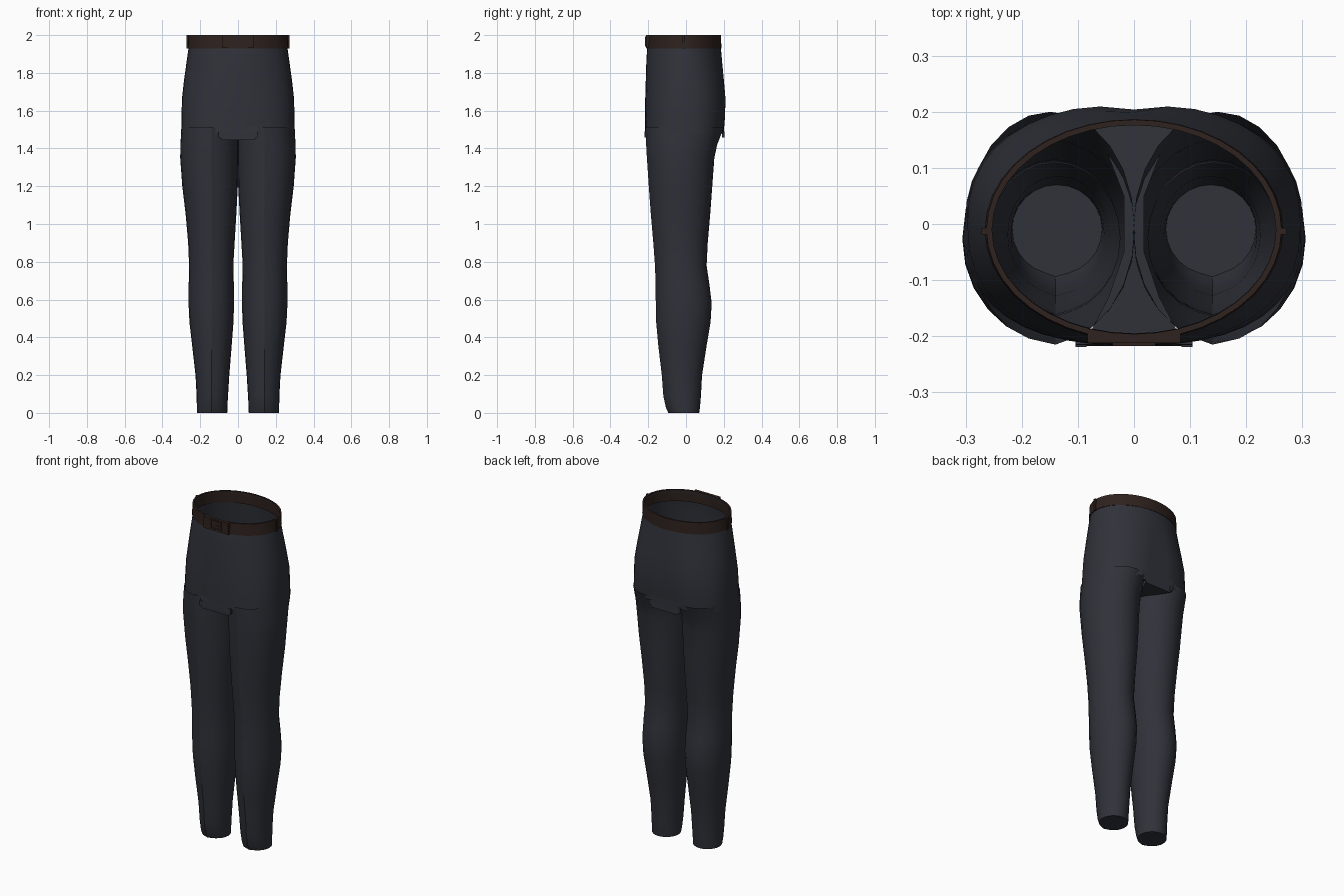
import bpy, bmesh
from math import sin, cos, pi, exp

cube = bpy.data.objects.get("Cube")
if cube:
    bpy.data.objects.remove(cube)


def material(name, colour):
    m = bpy.data.materials.new(name)
    m.use_nodes = True
    m.diffuse_color = (*colour, 1)
    bsdf = m.node_tree.nodes["Principled BSDF"]
    bsdf.inputs["Base Color"].default_value = (*colour, 1)
    bsdf.inputs["Roughness"].default_value = 0.9
    return m


CLOTH = material("charcoal cloth", (0.030, 0.032, 0.042))
LEATHER = material("dark brown leather", (0.028, 0.016, 0.013))


def finish(name, bm, mat, angle=40):
    mesh = bpy.data.meshes.new(name)
    bm.to_mesh(mesh)
    bm.free()
    obj = bpy.data.objects.new(name, mesh)
    bpy.context.collection.objects.link(obj)
    mesh.materials.append(mat)
    bpy.ops.object.select_all(action="DESELECT")
    obj.select_set(True)
    bpy.context.view_layer.objects.active = obj
    bpy.ops.object.shade_smooth_by_angle(angle=angle * pi / 180)
    return obj


def loft(name, rings, mat, cap_bottom=False, wrap=False):
    """Skin a stack of equal closed rings."""
    bm = bmesh.new()
    rows = [[bm.verts.new(p) for p in ring] for ring in rings]
    pairs = list(zip(rows, rows[1:]))
    if wrap:
        pairs.append((rows[-1], rows[0]))
    for low, high in pairs:
        for i in range(len(low)):
            j = (i + 1) % len(low)
            bm.faces.new((low[i], low[j], high[j], high[i]))
    if cap_bottom:
        bm.faces.new(rows[0][::-1])
    return finish(name, bm, mat)


def power(v, p):
    return (1 if v >= 0 else -1) * abs(v) ** p


def hip_ring(z, half, front, back, p=1.0, dip=0.0, n=40):
    """Rounded waist outline, with an optional hollow at the centre back."""
    mid, depth, ring = (front + back) / 2, (back - front) / 2, []
    for i in range(n):
        a = 2 * pi * i / n
        x, y = half * power(cos(a), p), mid + depth * power(sin(a), p)
        if y > mid:
            y -= dip * exp(-(x / 0.05) ** 2)
        ring.append((x, y, z))
    return ring


def box(name, x, y, z, mat):
    bm = bmesh.new()
    bmesh.ops.create_cube(bm, size=1)
    for v in bm.verts:
        v.co = [r[0] if c < 0 else r[1] for c, r in zip(v.co, (x, y, z))]
    return finish(name, bm, mat)


# Hips: height, half width, front, back, squareness, back hollow
loft("hips", [hip_ring(*r) for r in (
    (1.48, 0.301, -0.216, 0.203, 0.80, 0.010),
    (1.56, 0.299, -0.217, 0.210, 0.82, 0.011),
    (1.66, 0.297, -0.216, 0.214, 0.86, 0.010),
    (1.76, 0.286, -0.213, 0.205, 0.92, 0.006),
    (1.86, 0.272, -0.210, 0.193, 0.97, 0.002),
    (1.93, 0.262, -0.206, 0.185, 1.00, 0.0),
    (1.99, 0.253, -0.195, 0.176, 1.00, 0.0))], CLOTH)

# Legs: height, inner x, outer x, front, back
LEG = (
    (0.00, 0.057, 0.217, -0.090, 0.070),
    (0.03, 0.056, 0.218, -0.103, 0.074),
    (0.09, 0.053, 0.219, -0.116, 0.079),
    (0.20, 0.046, 0.225, -0.124, 0.085),
    (0.35, 0.034, 0.242, -0.142, 0.108),
    (0.48, 0.024, 0.257, -0.154, 0.130),
    (0.58, 0.021, 0.262, -0.156, 0.136),
    (0.68, 0.022, 0.261, -0.157, 0.124),
    (0.78, 0.025, 0.259, -0.160, 0.109),
    (0.90, 0.018, 0.264, -0.169, 0.115),
    (1.05, 0.009, 0.277, -0.182, 0.128),
    (1.20, 0.001, 0.295, -0.193, 0.139),
    (1.35, -0.002, 0.306, -0.203, 0.150),
    (1.42, -0.002, 0.305, -0.207, 0.165),
    (1.51, -0.001, 0.299, -0.211, 0.200))
SIDES = 24


def leg_ring(side, z, inner, outer, front, back):
    cx, hw = (inner + outer) / 2, (outer - inner) / 2
    cy, hd = (front + back) / 2, (back - front) / 2
    ring = []
    for i in range(SIDES):
        a = side * 2 * pi * i / SIDES
        x, y = cx + hw * cos(a) * side, cy + hd * sin(a)
        ring.append((side * cx + hw * cos(a) * side, y, z))
    # pressed crease at the front
    k = SIDES * 3 // 4 if side > 0 else SIDES // 4
    ring[k] = (side * 0.14, front - 0.004, z)
    return ring


for side, label in ((1, "left"), (-1, "right")):
    leg = loft(label + "_leg", [leg_ring(side, *r) for r in LEG], CLOTH, True)
    k = SIDES * 3 // 4 if side > 0 else SIDES // 4
    for e in leg.data.edges:
        if all(v % SIDES == k for v in e.vertices):
            e.use_edge_sharp = True

# Crotch gusset: a band hanging at front and back, narrow underneath
bm = bmesh.new()
rows = []
for half, y, z in ((0.105, -0.214, 1.52), (0.100, -0.217, 1.475), (0.090, -0.216, 1.445),
                   (0.045, -0.13, 1.448), (0.018, -0.05, 1.455), (0.018, 0.05, 1.455),
                   (0.045, 0.12, 1.450), (0.090, 0.203, 1.445), (0.100, 0.202, 1.475),
                   (0.105, 0.202, 1.52)):
    rows.append([bm.verts.new((s * half, y, z)) for s in (-1, 1)])
for a, b in zip(rows, rows[1:]):
    bm.faces.new((a[0], b[0], b[1], a[1]))
finish("crotch_gusset", bm, CLOTH, 30)

# Small tucked corners where the gusset meets the legs
for s in (-1, 1):
    for y in (-0.213, 0.196):
        x = sorted((s * 0.085, s * 0.104))
        box("gusset_corner", x, (y - 0.006, y + 0.008), (1.458, 1.49), CLOTH)

# Belt
loft("belt", [hip_ring(1.93, 0.266, -0.208, 0.187), hip_ring(2.0, 0.263, -0.206, 0.186),
              hip_ring(2.0, 0.253, -0.196, 0.176), hip_ring(1.93, 0.256, -0.198, 0.178)],
     LEATHER, wrap=True)

# Belt loops at the sides
for s, label in ((1, "left"), (-1, "right")):
    box(label + "_belt_loop", sorted((s * 0.258, s * 0.272)), (-0.019, -0.007),
        (1.928, 2.0), LEATHER)

# Belt front strap and buckle frame
box("belt_front_strap", (-0.083, 0.083), (-0.212, -0.196), (1.931, 2.0), LEATHER)
for x in (-0.033, 0.033):
    box("buckle_side", (x - 0.005, x + 0.005), (-0.217, -0.208), (1.94, 1.992), LEATHER)
for z in (1.944, 1.988):
    box("buckle_bar", (-0.038, 0.038), (-0.217, -0.208), (z - 0.004, z + 0.004), LEATHER)
box("buckle_prong", (-0.005, 0.033), (-0.216, -0.208), (1.962, 1.969), LEATHER)
